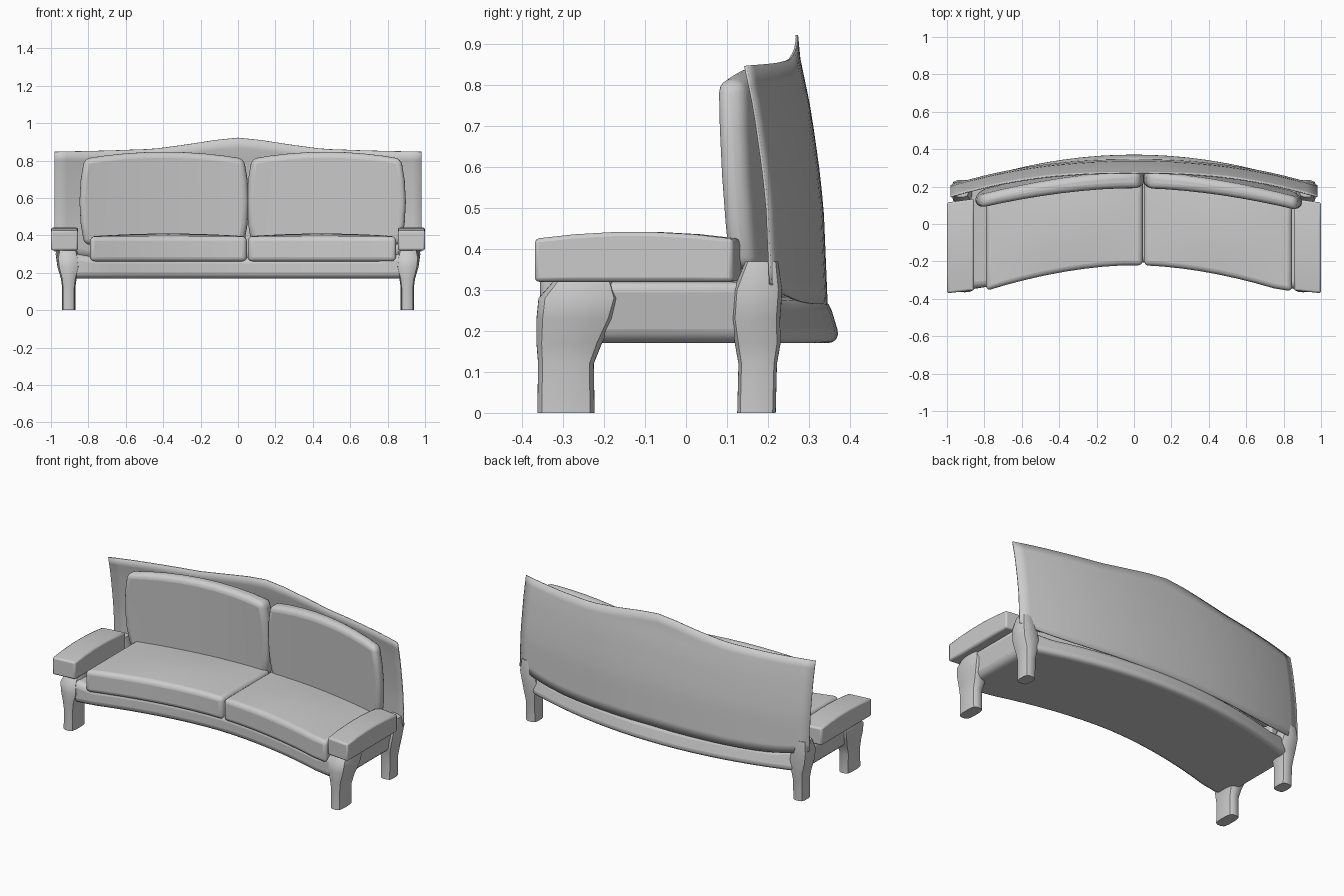
import bpy, bmesh, math
from mathutils import Vector

if "Cube" in bpy.data.objects:
    bpy.data.objects.remove(bpy.data.objects["Cube"])


def finish(name, bm, bevel=0.0, segs=4):
    bmesh.ops.recalc_face_normals(bm, faces=bm.faces)
    me = bpy.data.meshes.new(name)
    bm.to_mesh(me)
    bm.free()
    ob = bpy.data.objects.new(name, me)
    bpy.context.collection.objects.link(ob)
    if bevel:
        m = ob.modifiers.new("round", 'BEVEL')
        m.width, m.segments = bevel, segs
        m.limit_method, m.angle_limit = 'ANGLE', math.radians(45)
    bpy.ops.object.select_all(action='DESELECT')
    ob.select_set(True)
    bpy.context.view_layer.objects.active = ob
    bpy.ops.object.shade_smooth_by_angle(angle=math.radians(40))
    return ob


def slab(name, cuts, shape, bevel, segs=4):
    """Subdivided unit box, bent by shape(u, v, w) -> position."""
    bm = bmesh.new()
    bmesh.ops.create_cube(bm, size=1)
    for axis, n in enumerate(cuts):
        for i in range(1, n):
            co, no = Vector(), Vector()
            co[axis], no[axis] = i / n - 0.5, 1
            bmesh.ops.bisect_plane(bm, geom=bm.verts[:] + bm.edges[:] + bm.faces[:],
                                   plane_co=co, plane_no=no)
    for v in bm.verts:
        v.co = shape(*(c + 0.5 for c in v.co))
    return finish(name, bm, bevel, segs)


def mix(a, b, t):
    return a + (b - a) * t


def bow(t):
    return 4 * t * (1 - t)


def interp(pts, t):
    for (a, p), (b, q) in zip(pts, pts[1:]):
        if t <= b:
            return mix(p, q, max(0, (t - a) / (b - a)))
    return pts[-1][1]


def front_curve(x):
    return -0.22 - 0.14 * (min(abs(x), 0.8) / 0.8) ** 1.8


def cushion_curve(x):
    return 0.19 - 0.10 * (abs(x) / 0.8) ** 1.8


# Curved base frame, thicker at the ends under the arms
def base_shape(u, v, w):
    x = (2 * u - 1) * (0.93 + 0.03 * w)
    yf = front_curve(x) + 0.015
    yb = 0.38 - 0.035 * w - 0.17 * (abs(x) / 0.95) ** 2
    top = 0.285 + 0.04 * max(0, (abs(x) - 0.8) / 0.15)
    return Vector((x, mix(yf, yb, v), mix(0.17, top, w)))


slab("base_frame", (20, 2, 1), base_shape, 0.035)


# Legs: rounded-square rings flaring up into the frame
def leg(name, side, rings):
    bm = bmesh.new()
    loops, n = [], 16
    for z, cx, cy, hx, hy in rings:
        ring = []
        for i in range(n):
            a = math.tau * i / n
            c, s = math.cos(a), math.sin(a)
            k = 1 / (abs(c) ** 4 + abs(s) ** 4) ** 0.25
            ring.append(bm.verts.new((side * (cx + hx * c * k), cy + hy * s * k, z)))
        loops.append(ring)
    for a, b in zip(loops, loops[1:]):
        for i in range(n):
            bm.faces.new((a[i], a[(i + 1) % n], b[(i + 1) % n], b[i]))
    bm.faces.new(loops[0])
    bm.faces.new(loops[-1])
    finish(name, bm)


FRONT_LEG = [(0, 0.905, -0.293, 0.035, 0.07), (0.12, 0.905, -0.293, 0.035, 0.068),
             (0.17, 0.905, -0.285, 0.042, 0.08), (0.23, 0.905, -0.27, 0.06, 0.095),
             (0.28, 0.91, -0.26, 0.06, 0.1), (0.32, 0.91, -0.25, 0.05, 0.075)]
BACK_LEG = [(0, 0.905, 0.172, 0.035, 0.047), (0.12, 0.905, 0.175, 0.035, 0.047),
            (0.17, 0.905, 0.175, 0.042, 0.056), (0.23, 0.905, 0.17, 0.06, 0.06),
            (0.3, 0.92, 0.175, 0.055, 0.06), (0.37, 0.925, 0.185, 0.04, 0.04)]


# Flat, slightly crowned arm rests
def arm_shape(side):
    def shape(u, v, w):
        x = mix(0.855, 1.0, u)
        y = mix(-0.355 - 0.015 * u, 0.135 - 0.02 * u, v)
        return Vector((side * x, y, mix(0.32, 0.425 + 0.017 * bow(v), w)))
    return shape


for side, tag in ((-1, "left"), (1, "right")):
    leg("front_leg_" + tag, side, FRONT_LEG)
    leg("back_leg_" + tag, side, BACK_LEG)
    slab("arm_" + tag, (1, 5, 1), arm_shape(side), 0.01, 2)


# Seat cushions follow the curved front
def seat_shape(x0, x1):
    def shape(u, v, w):
        x = mix(x0, x1, u)
        yb = 0.25 - 0.10 * (abs(x) / 0.8) ** 2
        z = mix(0.26, 0.395 + 0.015 * bow(u) * bow(v), w)
        return Vector((x, mix(front_curve(x), yb, v), z))
    return shape


# Back cushions with bowed tops and sides
def back_shape(x0, x1):
    def shape(u, v, w):
        x = mix(x0, x1, u) + (u - 0.5) * 0.05 * (bow(w) - 0.5)
        yf = cushion_curve(x) + 0.028 * (1 - w)
        th = 0.09 - 0.02 * min(1, abs(x) / 0.85)
        z = mix(0.35, 0.81 + 0.037 * bow(u), w)
        return Vector((x, yf + th * v, z))
    return shape


for tag, s0, s1, b0, b1 in (("left", -0.79, 0.047, -0.835, 0.045),
                            ("right", 0.053, 0.845, 0.06, 0.885)):
    slab("seat_cushion_" + tag, (8, 4, 1), seat_shape(s0, s1), 0.025)
    slab("back_cushion_" + tag, (8, 1, 4), back_shape(b0, b1), 0.032)

# Thin curved back shell, peaked in the middle
TOP = [(0, 0.922), (0.12, 0.91), (0.28, 0.885), (0.45, 0.862), (0.7, 0.853), (0.98, 0.847)]
PROFILE = [(0.26, 0.343), (0.5, 0.333), (0.6, 0.322), (0.74, 0.302), (0.87, 0.275), (0.93, 0.27)]
bm = bmesh.new()
bmesh.ops.create_grid(bm, x_segments=32, y_segments=12, size=1)
for v in bm.verts:
    x, w = v.co.x * 0.98, (v.co.y + 1) / 2
    z = mix(0.265 + 0.05 * (x / 0.98) ** 6, interp(TOP, abs(x)), w)
    v.co = (x, interp(PROFILE, z) - 0.135 * (abs(x) / 0.98) ** 2.2, z)
shell = finish("back_shell", bm)
m = shell.modifiers.new("thickness", 'SOLIDIFY')
m.thickness, m.offset = 0.006, 0
